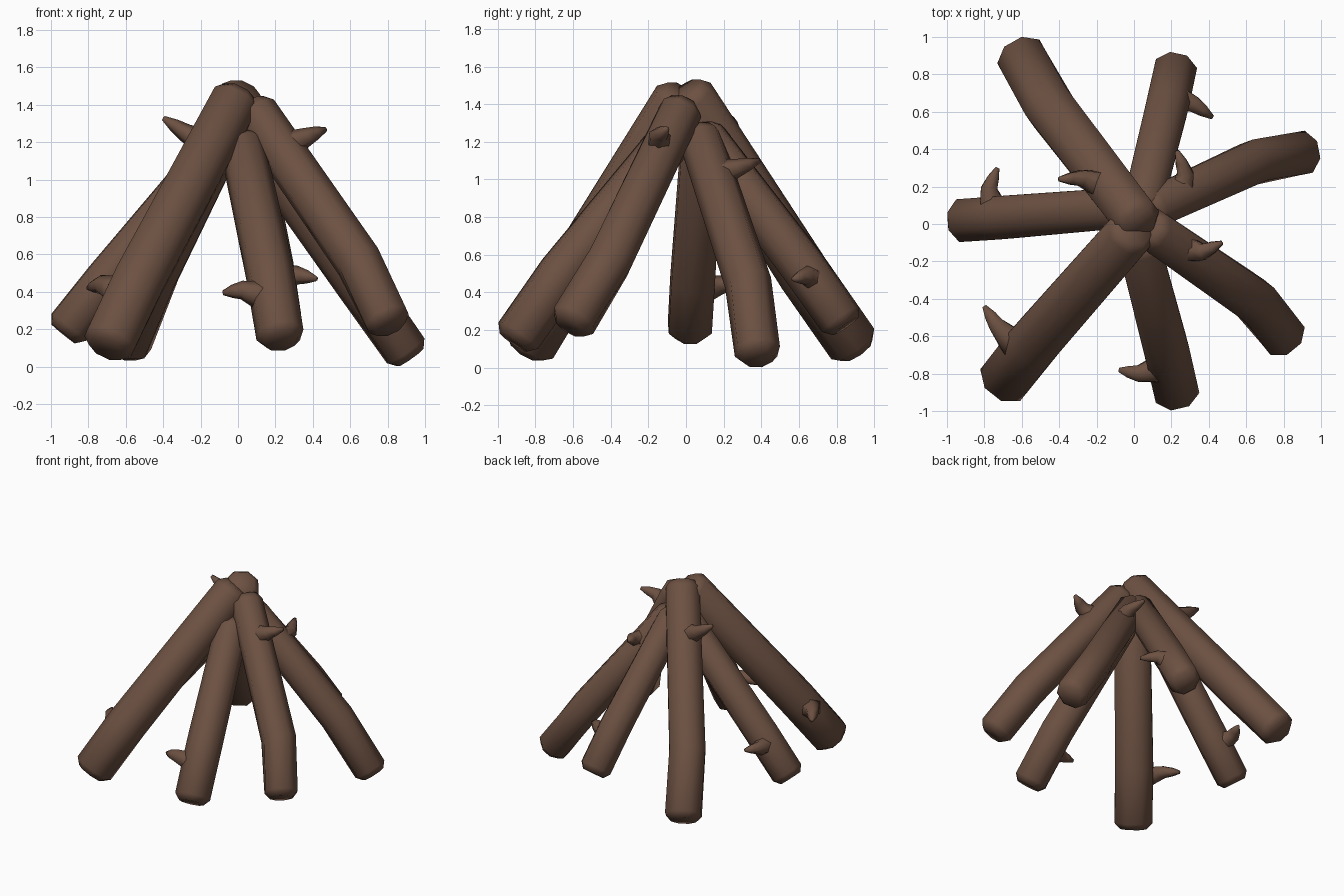
import bpy, bmesh, math
from mathutils import Vector

if "Cube" in bpy.data.objects:
    bpy.data.objects.remove(bpy.data.objects["Cube"])

bark = bpy.data.materials.new("brown_bark")
bark.diffuse_color = (0.150, 0.081, 0.054, 1)
bark.use_nodes = True
bark.node_tree.nodes["Principled BSDF"].inputs["Base Color"].default_value = bark.diffuse_color


def add_tube(bm, path, radii, sides):
    """Capped tube swept through path points with a radius at each."""
    pts = [Vector(p) for p in path]
    ref = Vector((0, 0, 1))
    rings = []
    for i, (p, r) in enumerate(zip(pts, radii)):
        t = (pts[min(i + 1, len(pts) - 1)] - pts[max(i - 1, 0)]).normalized()
        u = t.cross(ref).normalized()
        v = t.cross(u)
        ring = []
        for k in range(sides):
            a = 2 * math.pi * (k + 0.5) / sides
            ring.append(bm.verts.new(p + r * (math.cos(a) * u + math.sin(a) * v)))
        rings.append(ring)
    for a, b in zip(rings, rings[1:]):
        for k in range(sides):
            n = (k + 1) % sides
            bm.faces.new((a[k], a[n], b[n], b[k]))
    bm.faces.new(rings[0][::-1])
    bm.faces.new(rings[-1])


def make_object(name, path, radii, sides):
    bm = bmesh.new()
    add_tube(bm, path, radii, sides)
    bmesh.ops.recalc_face_normals(bm, faces=bm.faces)
    for f in bm.faces:
        f.smooth = True
    mesh = bpy.data.meshes.new(name)
    bm.to_mesh(mesh)
    bm.free()
    mesh.materials.append(bark)
    ob = bpy.data.objects.new(name, mesh)
    bpy.context.collection.objects.link(ob)


def make_log(name, foot, bend, top, r):
    """Bent log with chamfered ends."""
    f, b, t = Vector(foot), Vector(bend), Vector(top)
    d0, d1 = (b - f).normalized(), (t - b).normalized()
    f = f - d0 * 0.038
    t = t + d1 * 0.02
    path = [f, f + d0 * 0.045, b, t - d1 * 0.05, t]
    make_object(name, path, [r * 0.74, r * 1.06, r * 1.07, r, r * 0.72], 8)


def make_twig(name, base, body, tip):
    """Hooked broken twig, flared where it joins the log."""
    a, b, c = Vector(base), Vector(body), Vector(tip)
    make_object(name, [a, a.lerp(b, 0.55), b, b.lerp(c, 0.5), c],
                [0.095, 0.068, 0.05, 0.036, 0.013], 6)


# name: foot, bend, top, radius, twig (base, body, tip)
logs = {
    "back_left": ((-.60, .89, .12), (-.45, .625, .50), (.025, .01, 1.46), .132,
                  ((-.15, .20, 1.18), (-.28, .245, 1.25), (-.40, .24, 1.33))),
    "back": ((.22, .825, .25), (.175, .62, .54), (.04, .08, 1.25), .115,
             ((.20, .68, .46), (.32, .64, .49), (.42, .57, .47))),
    "right_back": ((.90, .38, .08), (.64, .33, .45), (.07, .07, 1.24), .117,
                   ((.24, .14, 1.02), (.275, .27, 1.06), (.23, .39, 1.10))),
    "right_front": ((.80, -.60, .245), (.645, -.41, .56), (.08, -.02, 1.38), .12,
                    ((.24, -.13, 1.17), (.37, -.15, 1.23), (.47, -.10, 1.27))),
    "front": ((.225, -.895, .165), (.17, -.66, .50), (.02, -.09, 1.20), .122,
              ((.16, -.77, .37), (.02, -.80, .41), (-.08, -.78, .395))),
    "front_left": ((-.69, -.83, .125), (-.535, -.635, .45), (-.005, -.03, 1.44), .139,
                   ((-.63, -.65, .40), (-.735, -.54, .44), (-.80, -.44, .42))),
    "left": ((-.91, .02, .205), (-.70, .035, .465), (-.02, .09, 1.28), .117,
             ((-.75, .06, .41), (-.775, .19, .44), (-.73, .30, .45))),
}
for name, (foot, bend, top, r, twig) in logs.items():
    make_log(name + "_log", foot, bend, top, r)
    make_twig(name + "_twig", *twig)
